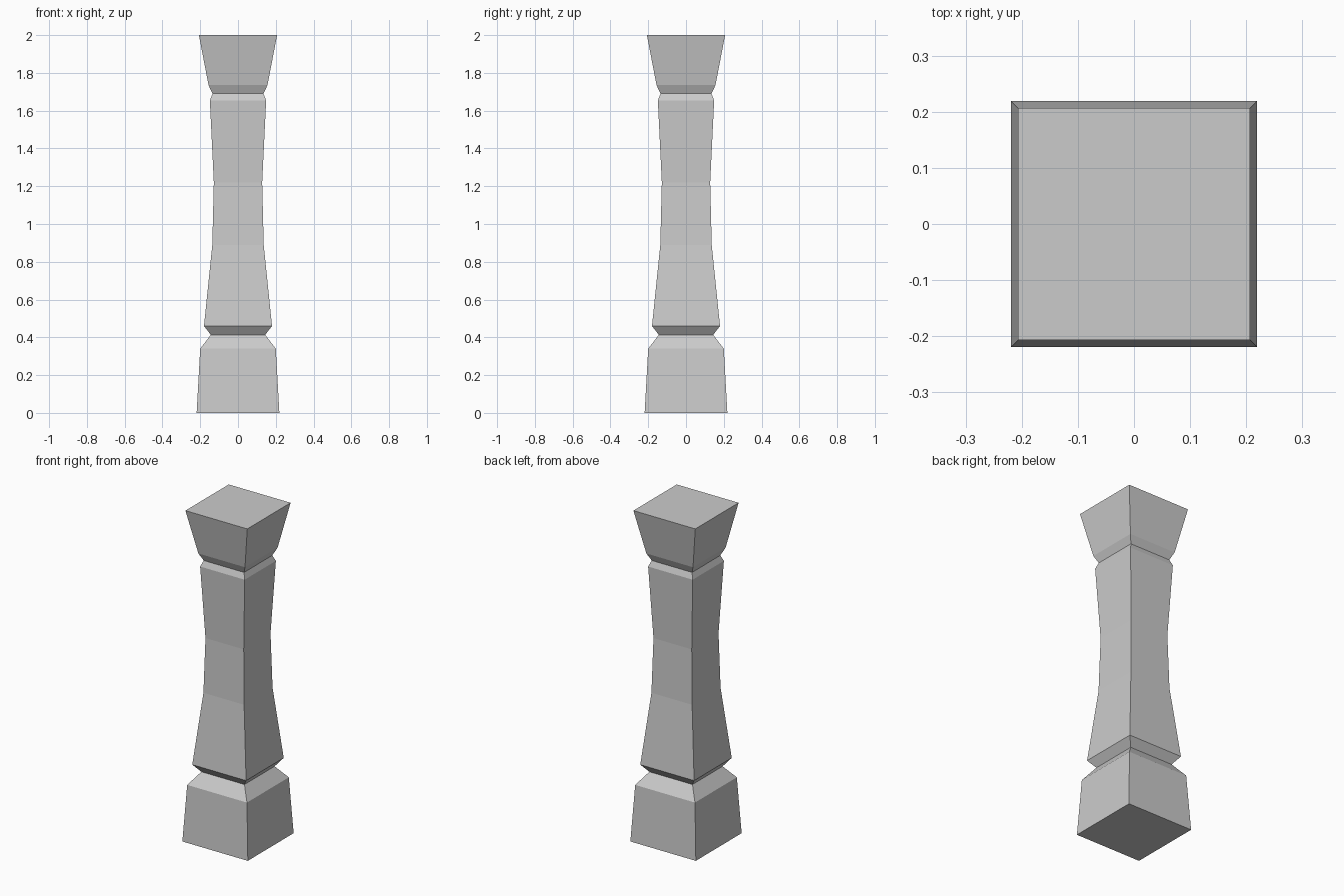
import bpy, bmesh

if "Cube" in bpy.data.objects:
    bpy.data.objects.remove(bpy.data.objects["Cube"])

# Square pillar outline, bottom to top: (height, half width)
PROFILE = [
    (0.0, 0.219), (0.34, 0.20), (0.413, 0.144),    # plinth and lower groove
    (0.46, 0.18), (0.89, 0.136), (1.22, 0.128),    # waisted shaft
    (1.655, 0.149), (1.69, 0.135),                 # shaft top and upper groove
    (1.735, 0.156), (2.0, 0.207),                  # flared capital
]
CORNERS = [(-1, -1), (1, -1), (1, 1), (-1, 1)]

bm = bmesh.new()
rings = [[bm.verts.new((sx * w, sy * w, z)) for sx, sy in CORNERS]
         for z, w in PROFILE]

# Side walls
for low, high in zip(rings, rings[1:]):
    for i in range(4):
        j = (i + 1) % 4
        bm.faces.new((low[i], low[j], high[j], high[i]))

# Flat bottom and top
bm.faces.new(rings[0][::-1])
bm.faces.new(rings[-1])

mesh = bpy.data.meshes.new("pillar")
bm.to_mesh(mesh)
bm.free()
bpy.context.collection.objects.link(bpy.data.objects.new("pillar", mesh))
